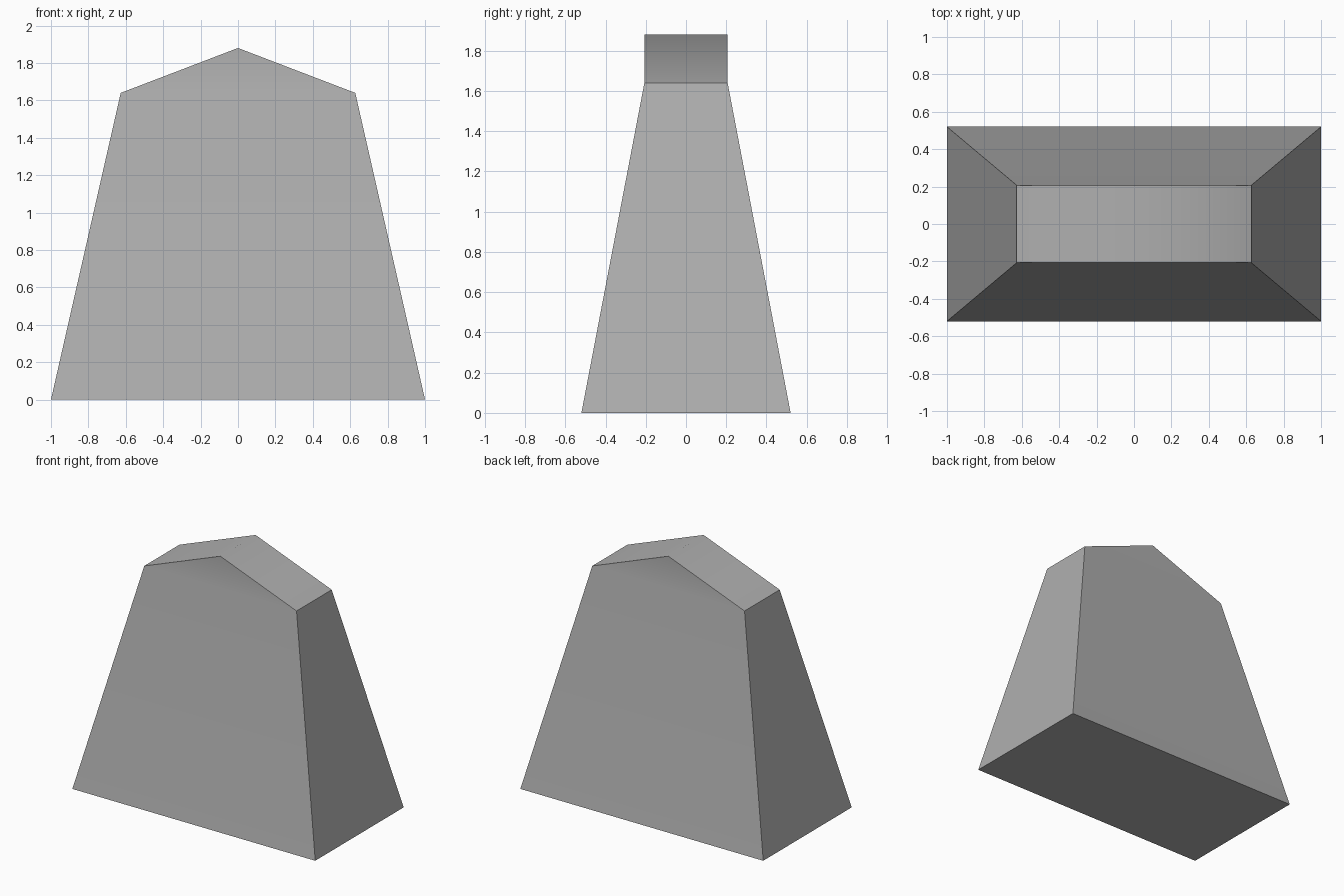
import bpy
import bmesh
import math

cube = bpy.data.objects.get("Cube")
if cube:
    bpy.data.objects.remove(cube, do_unlink=True)

BASE_X, BASE_Y = 1.0, 0.52
EAVE_X, EAVE_Y, EAVE_Z = 0.627, 0.207, 1.64
RIDGE_Z = 1.88

# Plain grey material
grey = bpy.data.materials.new("plain_grey")
grey.use_nodes = True
colour = (0.43, 0.43, 0.43, 1)
grey.diffuse_color = colour
grey.node_tree.nodes["Principled BSDF"].inputs["Base Color"].default_value = colour

bm = bmesh.new()


def ring(x, y, z):
    """Four corners of a level rectangle, anticlockwise from front right."""
    return [bm.verts.new((sx * x, sy * y, z))
            for sx, sy in ((-1, -1), (1, -1), (1, 1), (-1, 1))]


# Tapered walls and floor
base = ring(BASE_X, BASE_Y, 0)
eaves = ring(EAVE_X, EAVE_Y, EAVE_Z)
bm.faces.new(base[::-1])
for i in range(4):
    j = (i + 1) % 4
    bm.faces.new((base[i], base[j], eaves[j], eaves[i]))

# Upright gables and two roof slopes
front, back = [bm.verts.new((0, s * EAVE_Y, RIDGE_Z)) for s in (-1, 1)]
bm.faces.new((eaves[0], eaves[1], front))
bm.faces.new((eaves[2], eaves[3], back))
bm.faces.new((eaves[1], eaves[2], back, front))
bm.faces.new((eaves[3], eaves[0], front, back))
bmesh.ops.recalc_face_normals(bm, faces=bm.faces)

mesh = bpy.data.meshes.new("tapered_block")
bm.to_mesh(mesh)
bm.free()
mesh.materials.append(grey)
block = bpy.data.objects.new("tapered_block", mesh)
bpy.context.collection.objects.link(block)

# Soft ridge and gable foot, sharp corners and eaves
bpy.ops.object.select_all(action="DESELECT")
block.select_set(True)
bpy.context.view_layer.objects.active = block
bpy.ops.object.shade_smooth_by_angle(angle=math.radians(50))
